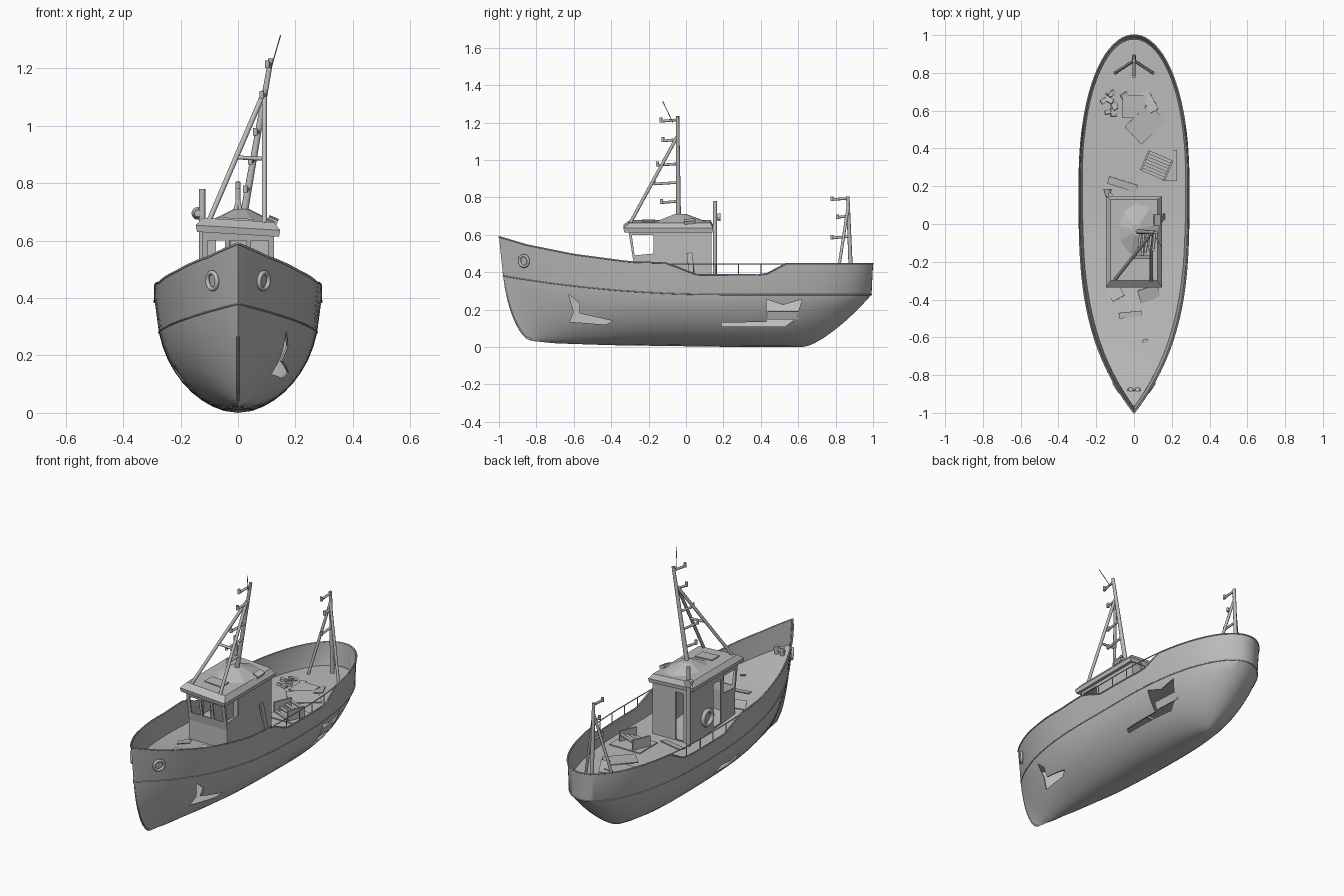
import bpy, bmesh, math, random
from mathutils import Vector, Matrix

if "Cube" in bpy.data.objects:
    bpy.data.objects.remove(bpy.data.objects["Cube"])
random.seed(4)
grey = bpy.data.materials.new("weathered grey")
grey.use_nodes = True
grey.diffuse_color = (0.5, 0.5, 0.5, 1)
grey.node_tree.nodes["Principled BSDF"].inputs["Base Color"].default_value = (0.5, 0.5, 0.5, 1)


def activate(ob):
    bpy.ops.object.select_all(action='DESELECT')
    ob.select_set(True)
    bpy.context.view_layer.objects.active = ob


def finish(name, bm, smooth=True):
    bmesh.ops.recalc_face_normals(bm, faces=bm.faces)
    me = bpy.data.meshes.new(name)
    bm.to_mesh(me)
    bm.free()
    me.materials.append(grey)
    ob = bpy.data.objects.new(name, me)
    bpy.context.collection.objects.link(ob)
    if smooth:
        activate(ob)
        bpy.ops.object.shade_smooth_by_angle(angle=math.radians(35))
    return ob


def box(name, center, size, rot=(0, 0, 0)):
    bm = bmesh.new()
    bmesh.ops.create_cube(bm, size=1)
    turn = Matrix.Rotation(rot[2], 4, 'Z') @ Matrix.Rotation(rot[1], 4, 'Y') @ Matrix.Rotation(rot[0], 4, 'X')
    bm.transform(Matrix.Translation(center) @ turn @ Matrix.Diagonal((*size, 1)))
    return finish(name, bm, False)


def rod(name, a, b, r, r2=None, sides=16):
    a, b = Vector(a), Vector(b)
    bm = bmesh.new()
    bmesh.ops.create_cone(bm, cap_ends=True, segments=sides, radius1=r,
                          radius2=r if r2 is None else r2, depth=(b - a).length)
    turn = (b - a).to_track_quat('Z', 'Y').to_matrix().to_4x4()
    bm.transform(Matrix.Translation((a + b) / 2) @ turn)
    return finish(name, bm)


def tube(name, pts, r, closed=False):
    cu = bpy.data.curves.new(name, 'CURVE')
    cu.dimensions, cu.bevel_depth, cu.bevel_resolution = '3D', r, 2
    sp = cu.splines.new('POLY')
    sp.points.add(len(pts) - 1)
    for p, co in zip(sp.points, pts):
        p.co = (*co, 1)
    sp.use_cyclic_u = closed
    cu.materials.append(grey)
    ob = bpy.data.objects.new(name, cu)
    bpy.context.collection.objects.link(ob)
    activate(ob)
    bpy.ops.object.convert(target='MESH')
    return ob


def ring(name, center, normal, radius, r):
    q = Vector(normal).to_track_quat('Z', 'Y')
    angles = [math.tau * i / 24 for i in range(24)]
    return tube(name, [Vector(center) + q @ Vector((radius * math.cos(a), radius * math.sin(a), 0))
                       for a in angles], r, True)


def prism(outline, x0, x1):
    """Cutter with a y-z outline running along x."""
    bm = bmesh.new()
    f = bm.faces.new([bm.verts.new((x0, y, z)) for y, z in outline])
    ext = bmesh.ops.extrude_face_region(bm, geom=[f])["geom"]
    bmesh.ops.translate(bm, vec=(x1 - x0, 0, 0), verts=[v for v in ext if isinstance(v, bmesh.types.BMVert)])
    return finish("cutter", bm, False)


def cut(ob, cutter):
    m = ob.modifiers.new("cut", 'BOOLEAN')
    m.operation, m.solver, m.object = 'DIFFERENCE', 'EXACT', cutter
    activate(ob)
    bpy.ops.object.modifier_apply(modifier=m.name)
    bpy.data.objects.remove(cutter)


def thicken(ob, t):
    m = ob.modifiers.new("wall", 'SOLIDIFY')
    m.thickness, m.offset = t, -1
    activate(ob)
    bpy.ops.object.modifier_apply(modifier=m.name)


def lerp(table, v):
    for (a, p), (b, q) in zip(table, table[1:]):
        if v <= b:
            return p + (q - p) * max(0, (v - a) / (b - a))
    return table[-1][1]


# Hull lines
SHEER = [(-1, .59), (-.85, .545), (-.6, .495), (-.3, .455), (-.1, .45), (.05, .388), (.42, .385), (.53, .445), (1, .445)]
KEEL_Y = [(-1, -.82), (-.8, -.7), (0, 0), (.6, .42), (1, .62)]
KEEL_Z = [(-.82, .032), (-.7, .02), (-.4, .01), (.3, 0)]


def beam(y):
    d = abs(y - .2) / (1.2 if y < .2 else .8)
    return .29 * (max(0, 1 - d ** 3.2) if y < .2 else math.sqrt(max(0, 1 - d ** 2.25)))


def rail_z(y):
    return .28 + (.1 * ((.2 - y) / 1.2) ** 2 if y < .2 else 0)


def strake(y):
    return Vector((beam(y) * lerp([(-1, .87), (-.2, .94), (1, .97)], y), y * lerp([(-1, .978), (1, .992)], y), rail_z(y)))


def gunwale(y):
    return Vector((beam(y), y, lerp(SHEER, y)))


def deck_z(y):
    return rail_z(y) + lerp([(-1, .07), (-.6, .048), (0, .03), (1, .034)], y)


def deck_edge(y):
    s, g = strake(y), gunwale(y)
    return s.lerp(g, (deck_z(y) - s.z) / (g.z - s.z)) * .985 + Vector((0, 0, deck_z(y) * .015))


def station(y):
    """Half section from keel to gunwale."""
    yk, s = lerp(KEEL_Y, y), strake(y)
    zk, full = lerp(KEEL_Z, yk), lerp([(-1, .35), (-.7, .72), (-.3, .82), (1, .8)], y)
    rake = lerp([(-1, .75), (.3, .75), (1, .35)], y)
    pts = []
    for j in range(10):
        t = (j / 9) ** 1.7
        arc = math.sqrt(1 - (1 - t) ** 2)
        pts.append(Vector((s.x * (t + (arc - t) * full), yk + (s.y - yk) * (t + (arc - t) * rake), zk + (s.z - zk) * t)))
    return pts + [gunwale(y)]


def flip(p):
    return Vector((-p.x, p.y, p.z))


N = 56
ys = [-math.cos(math.pi * i / N) for i in range(N + 1)]


def loft(rows):
    bm = bmesh.new()
    grid = [[bm.verts.new(p) for p in row] for row in rows]
    for a, b in zip(grid, grid[1:]):
        for i in range(len(a) - 1):
            bm.faces.new((a[i], a[i + 1], b[i + 1], b[i]))
    bmesh.ops.remove_doubles(bm, verts=bm.verts, dist=.0005)
    bmesh.ops.dissolve_degenerate(bm, edges=bm.edges, dist=.0002)
    return bm


sections = [station(y) for y in ys]
hull = finish("hull", loft([[flip(p) for p in s[:0:-1]] + s for s in sections]))
thicken(hull, .006)

# Breaches in the plating and bow portholes
cut(hull, prism([(-.63, .285), (-.57, .235), (-.57, .18), (-.39, .14), (-.43, .12), (-.62, .135), (-.6, .19)], .03, .4))
cut(hull, prism([(.43, .255), (.52, .225), (.62, .255), (.59, .155), (.53, .11), (.19, .11), (.19, .13), (.43, .135)], .03, .4))
cut(hull, prism([(-.2, .17), (-.1, .15), (0, .17), (.03, .12), (-.12, .1)], -.4, -.03))
cut(hull, rod("cutter", (-.3, -.865, .46), (.3, -.865, .46), .026, sides=20))
activate(hull)
bpy.ops.object.shade_smooth_by_angle(angle=math.radians(35))
for s in (1, -1):
    ring("porthole_rim", (s * .09, -.867, .46), (s, -.7, -.1), .029, .008)
box("torn_plate", (.2, .52, .17), (.008, .17, .045), (0, .3, .05))

# Deck, rubbing strake and gunwale cap
rows = [(deck_edge(y), Vector((0, deck_edge(y).y, deck_z(y) + .003))) for y in ys]
finish("deck", loft([[flip(e), mid, e] for e, mid in rows]))
for name, fn, r in (("rubbing_strake", strake, .003), ("gunwale_cap", gunwale, .004)):
    half = [fn(y) for y in ys]
    tube(name, half + [flip(p) for p in half[-2:0:-1]], r, True)

# Side rails over the low part of the bulwark
for s in (1, -1):
    line = [Vector((s * beam(y), y, .445)) for y in [-.08 + .06 * i for i in range(12)]]
    tube("side_rail", line, .003)
    for p in line[2:11:2]:
        rod("rail_post", (p.x, p.y, lerp(SHEER, p.y)), p, .003)

# Wheelhouse shell with openings
bm = bmesh.new()
rings = [[bm.verts.new((x, y, z)) for x, y in ((-.125, f), (.125, f), (.125, .135), (-.125, .135))]
         for f, z in ((-.28, .3), (-.28, .45), (-.31, .635))]
for a, b in zip(rings, rings[1:]):
    for i in range(4):
        bm.faces.new((a[i], a[i - 1], b[i - 1], b[i]))
house = finish("wheelhouse", bm, False)
thicken(house, .01)
cut(house, prism([(-.275, .49), (-.29, .6), (-.175, .6), (-.175, .5)], -.3, .3))
for x in (-.075, 0, .075):
    cut(house, box("cutter", (x, -.3, .55), (.06, .12, .1)))
cut(house, box("cutter", (-.052, .135, .46), (.05, .1, .28)))
cut(house, box("cutter", (-.125, -.115, .46), (.06, .07, .26)))

# Roof: brim, sloping top and buckled hump
bm = bmesh.new()
levels = [[bm.verts.new((sx * w, y0 if sy < 0 else y1, z - sx * w * .06))
           for sx, sy in ((-1, -1), (1, -1), (1, 1), (-1, 1))]
          for w, y0, y1, z in ((.143, -.33, .142, .622), (.147, -.335, .145, .645), (.125, -.3, .13, .672))]
for a, b in zip(levels, levels[1:]):
    for i in range(4):
        bm.faces.new((a[i], a[i - 1], b[i - 1], b[i]))
bm.faces.new(levels[0])
bm.faces.new(levels[-1])
finish("wheelhouse_roof", bm, False)
bm = bmesh.new()
bmesh.ops.create_cone(bm, cap_ends=True, segments=9, radius1=.14, radius2=.03, depth=.045)
bm.transform(Matrix.Translation((.012, -.03, .688)) @ Matrix.Diagonal((.85, 1.1, 1, 1)))
finish("roof_hump", bm, False)
box("roof_hatch", (0, -.2, .674), (.11, .07, .008), (0, .05, 0))
box("roof_flap", (.122, .02, .672), (.035, .06, .016), (.1, .4, 0))

# Exhaust pipe and horn
rod("exhaust_pipe", (-.125, .155, .3), (-.125, .155, .78), .011)
rod("horn", (-.14, .145, .695), (-.14, .185, .695), .012, .022)
ring("lifebuoy", (-.135, -.01, .42), (1, 0, 0), .042, .012)

# Main mast: tripod with rungs and aerial
top = Vector((.115, -.045, 1.235))
foot = Vector((.02, -.04, .69))
rod("main_mast", foot, top, .013, .009)
for x in (-.105, .092):
    rod("mast_leg", (x, -.3, .66), (.092, -.05, 1.12), .009)
rod("leg_crossbar", (-.005, -.175, .89), (.092, -.175, .885), .007)
for z, reach in ((.78, .09), (.88, .13), (.98, .11), (1.11, .08), (1.215, .09)):
    p = foot.lerp(top, (z - foot.z) / (top.z - foot.z))
    rod("mast_rung", p, p + Vector((-.01, -reach, -.008)), .007)
    rod("rung_tip", p + Vector((-.01, -reach, -.014)), p + Vector((-.01, -reach, .012)), .008)
rod("aerial", (.115, -.07, 1.2), (.148, -.125, 1.315), .002)

# Stern mast
rod("stern_mast", (0, .885, .31), (0, .865, .805), .012, .009)
for s in (1, -1):
    rod("stern_leg", (s * .1, .8, .31), (0, .865, .74), .008)
for z, reach in ((.59, .09), (.7, .06), (.795, .09)):
    rod("stern_rung", (0, .87, z), (0, .87 - reach, z - .006), .007)
    rod("stern_rung_tip", (0, .87 - reach, z - .014), (0, .87 - reach, z + .01), .008)

# Bow bitts
for s in (1, -1):
    rod("bitt", (s * .018, -.875, .42), (s * .018, -.875, .475), .013)
rod("bitt_bar", (-.034, -.875, .455), (.034, -.875, .455), .008)

# Hatch plate with a broken slatted crate
z = deck_z(.31)
box("hatch_plate", (.128, .31, z + .006), (.2, .165, .006))
for s in (1, -1):
    box("crate_end", (.12 + s * .062, .31 - s * .026, z + .04), (.01, .11, .06), (0, 0, -.4))
for k in (-.045, -.015, .015, .045):
    box("crate_slat", (.12 + k * .4, .31 + k, z + .035 + k * .4), (.13, .018, .008), (0, 0, -.4))

# Loose plates and planks
for x, y, w, d, tilt, turn in ((0, .62, .12, .12, .03, 0), (.06, .53, .18, .13, .08, .75), (.08, .65, .05, .12, -.15, .5),
                               (-.06, .21, .16, .04, .1, -.3), (.08, -.37, .11, .07, .2, .3), (-.02, -.48, .12, .03, .05, .1),
                               (-.1, -.36, .07, .08, -.2, .5), (.06, -.62, .03, .02, .1, .4)):
    box("loose_plate", (x, y, deck_z(y) + .012), (w, d, .005), (tilt, tilt / 2, turn))
box("leaning_plank", (.15, .03, .405), (.01, .03, .2), (.12, -.1, 0))
for i in range(9):
    x, y, r = random.uniform(-.17, -.04), random.uniform(.58, .7), random.uniform(.02, .045)
    box("debris", (x, y, deck_z(y) + .008), (r, r * .7, .012), (random.uniform(-.4, .4), .2, random.uniform(0, 3)))
